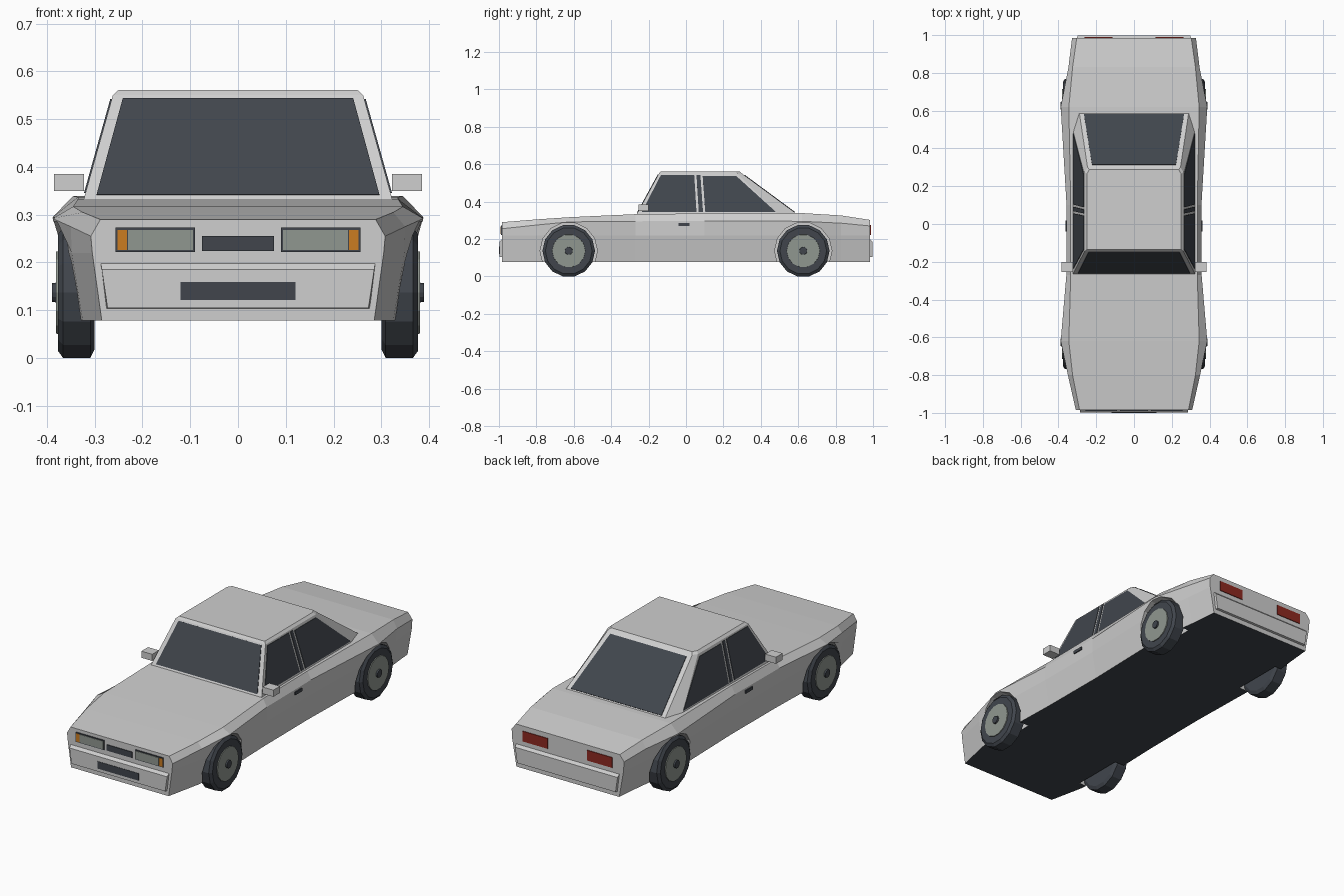
import bpy, bmesh, math
from mathutils import Vector

cube = bpy.data.objects.get("Cube")
if cube:
    bpy.data.objects.remove(cube, do_unlink=True)


def material(name, rgb):
    m = bpy.data.materials.new(name)
    m.use_nodes = True
    m.diffuse_color = (*rgb, 1)
    m.node_tree.nodes["Principled BSDF"].inputs["Base Color"].default_value = (*rgb, 1)
    return m


PAINT = material("light_grey_paint", (0.62, 0.62, 0.62))
DARK = material("dark_slate", (0.052, 0.06, 0.073))
METAL = material("lens_grey", (0.28, 0.31, 0.28))
AMBER = material("amber", (0.6, 0.2, 0.015))
RED = material("tail_red", (0.27, 0.022, 0.015))


def finish(name, bm, *mats):
    bmesh.ops.recalc_face_normals(bm, faces=bm.faces)
    me = bpy.data.meshes.new(name)
    bm.to_mesh(me)
    bm.free()
    for m in mats:
        me.materials.append(m)
    ob = bpy.data.objects.new(name, me)
    bpy.context.collection.objects.link(ob)
    return ob


def loft(name, rings, *mats, bottom=None):
    """Skin closed rings of equal length and cap both ends."""
    bm = bmesh.new()
    vs = [[bm.verts.new(p) for p in r] for r in rings]
    n = len(vs[0])
    for a, b in zip(vs, vs[1:]):
        for i in range(n):
            j = (i + 1) % n
            bm.faces.new((a[i], a[j], b[j], b[i]))
    bm.faces.new(vs[0])
    bm.faces.new(vs[-1])
    if bottom is not None:
        for f in bm.faces:
            if all(v.co.z < bottom for v in f.verts):
                f.material_index = 1
    return finish(name, bm, *mats)


def plate(name, pts, mat, t=0.003):
    """Thin slab around a flat outline."""
    p = [Vector(q) for q in pts]
    n = (p[1] - p[0]).cross(p[2] - p[0]).normalized() * t
    return loft(name, [[q - n for q in p], [q + n for q in p]], mat)


def rect_xz(name, x0, x1, z0, z1, y, mat, t=0.003):
    return plate(name, [(x0, y, z0), (x1, y, z0), (x1, y, z1), (x0, y, z1)], mat, t)


def box(name, lo, hi, mat):
    (a, b, c), (d, e, f) = lo, hi
    return loft(name, [[(a, y, c), (d, y, c), (d, y, f), (a, y, f)] for y in (b, e)], mat)


def disc_rings(profile, side, cy, cz, n=14):
    """Rings about the x axis from (x, radius) pairs."""
    step = 2 * math.pi / n
    return [[(side * x, cy + r * math.sin((k + 0.5) * step), cz - r * math.cos((k + 0.5) * step))
             for k in range(n)] for x, r in profile]


# Body shell: y, half widths (sill, waist, crest, deck edge), crest and deck heights
SECTIONS = [
    (-0.985, 0.285, 0.305, 0.308, 0.288, 0.255, 0.290),
    (-0.80, 0.325, 0.348, 0.350, 0.325, 0.275, 0.305),
    (-0.62, 0.345, 0.372, 0.388, 0.345, 0.292, 0.317),
    (-0.27, 0.335, 0.358, 0.358, 0.335, 0.295, 0.333),
    (0.10, 0.333, 0.357, 0.357, 0.335, 0.297, 0.337),
    (0.62, 0.345, 0.372, 0.388, 0.345, 0.295, 0.339),
    (0.83, 0.315, 0.342, 0.347, 0.325, 0.285, 0.326),
    (0.985, 0.300, 0.325, 0.328, 0.303, 0.270, 0.302),
]
rings = []
for y, sill, waist, crest, deck, zc, zd in SECTIONS:
    half = [(sill, 0.078), (waist, 0.22), (crest, zc), (deck, zd)]
    rings.append([(x, y, z) for x, z in half] + [(-x, y, z) for x, z in reversed(half)])
body = loft("body", rings, PAINT, DARK, bottom=0.1)

# Wheel arches
cutters = []
for side in (-1, 1):
    for cy in (-0.627, 0.627):
        c = loft("arch_cutter", disc_rings([(0.285, 0.153), (0.5, 0.153)], side, cy, 0.137), PAINT)
        c.hide_render = True
        mod = body.modifiers.new("arch", "BOOLEAN")
        mod.operation = "DIFFERENCE"
        mod.solver = "EXACT"
        mod.object = c
        cutters.append(c)
dg = bpy.context.evaluated_depsgraph_get()
cut_mesh = bpy.data.meshes.new_from_object(body.evaluated_get(dg))
body.modifiers.clear()
body.data = cut_mesh
for c in cutters:
    bpy.data.objects.remove(c, do_unlink=True)

# Cabin
levels = [
    (0.325, [(0.325, -0.268), (0.325, 0.50), (0.292, 0.605)]),
    (0.55, [(0.262, -0.145), (0.262, 0.275), (0.246, 0.300)]),
    (0.561, [(0.250, -0.135), (0.250, 0.265), (0.236, 0.288)]),
]
loft("cabin", [[(x, y, z) for x, y in h] + [(-x, y, z) for x, y in reversed(h)]
               for z, h in levels], PAINT)


# Windscreen and rear window
def slope(z, y0, y1):
    return y0 + (y1 - y0) * (z - 0.325) / 0.225


def cross_glass(name, z0, x0, z1, x1, ya, yb):
    a, b = slope(z0, ya, yb), slope(z1, ya, yb)
    plate(name, [(-x0, a, z0), (x0, a, z0), (x1, b, z1), (-x1, b, z1)], DARK)


cross_glass("windscreen", 0.341, 0.296, 0.543, 0.241, -0.268, -0.145)
cross_glass("rear_window", 0.343, 0.265, 0.541, 0.222, 0.605, 0.300)

# Side glass as (y, z) outlines laid on the cabin flanks
SIDE_GLASS = {
    "front_side_window": [(-0.236, 0.345), (0.056, 0.345), (0.044, 0.542), (-0.134, 0.542)],
    "door_pillar_strip": [(0.068, 0.345), (0.091, 0.345), (0.077, 0.542), (0.056, 0.542)],
    "rear_side_window": [(0.103, 0.345), (0.480, 0.345), (0.268, 0.537), (0.089, 0.537)],
}
for side, tag in ((1, "left"), (-1, "right")):
    for name, pts in SIDE_GLASS.items():
        plate(f"{tag}_{name}", [(side * slope(z, 0.325, 0.262), y, z) for y, z in pts], DARK)

    # Mirror and door handle
    xs = sorted((side * 0.322, side * 0.385))
    box(f"{tag}_mirror", (xs[0], -0.255, 0.35), (xs[1], -0.20, 0.385), PAINT)
    xs = sorted((side * 0.35, side * 0.363))
    box(f"{tag}_door_handle", (xs[0], -0.04, 0.27), (xs[1], 0.018, 0.286), DARK)

    # Wheels
    for cy, end in ((-0.627, "front"), (0.627, "rear")):
        parts = (("tire", [(0.300, 0.122), (0.309, 0.1405), (0.366, 0.1405), (0.377, 0.125)], DARK),
                 ("hub", [(0.370, 0.09), (0.381, 0.088)], METAL),
                 ("hub_cap", [(0.375, 0.022), (0.389, 0.02)], DARK))
        for part, profile, mat in parts:
            loft(f"{tag}_{end}_{part}", disc_rings(profile, side, cy, 0.137), mat)

    # Lamps
    rect_xz(f"{tag}_headlamp_frame", side * 0.09, side * 0.256, 0.222, 0.273, -0.986, DARK)
    rect_xz(f"{tag}_headlamp", side * 0.094, side * 0.230, 0.226, 0.268, -0.988, METAL)
    rect_xz(f"{tag}_indicator", side * 0.232, side * 0.252, 0.226, 0.268, -0.988, AMBER)
    rect_xz(f"{tag}_tail_lamp", side * 0.115, side * 0.262, 0.222, 0.276, 0.986, RED)

# Bumpers
for end, tag, w in ((-1, "front", 0.288), (1, "rear", 0.302)):
    loft(f"{tag}_bumper", [[(-a + 0.012, end * y, z0), (a - 0.012, end * y, z0), (a, end * y, z1), (-a, end * y, z1)]
                           for y, a, z0, z1 in ((0.98, w, 0.103, 0.203), (0.998, w - 0.003, 0.105, 0.185))], PAINT)

# Grille and lower intake
rect_xz("grille", -0.075, 0.075, 0.224, 0.255, -0.986, DARK)
rect_xz("lower_intake", -0.12, 0.12, 0.121, 0.159, -0.998, DARK, 0.002)
